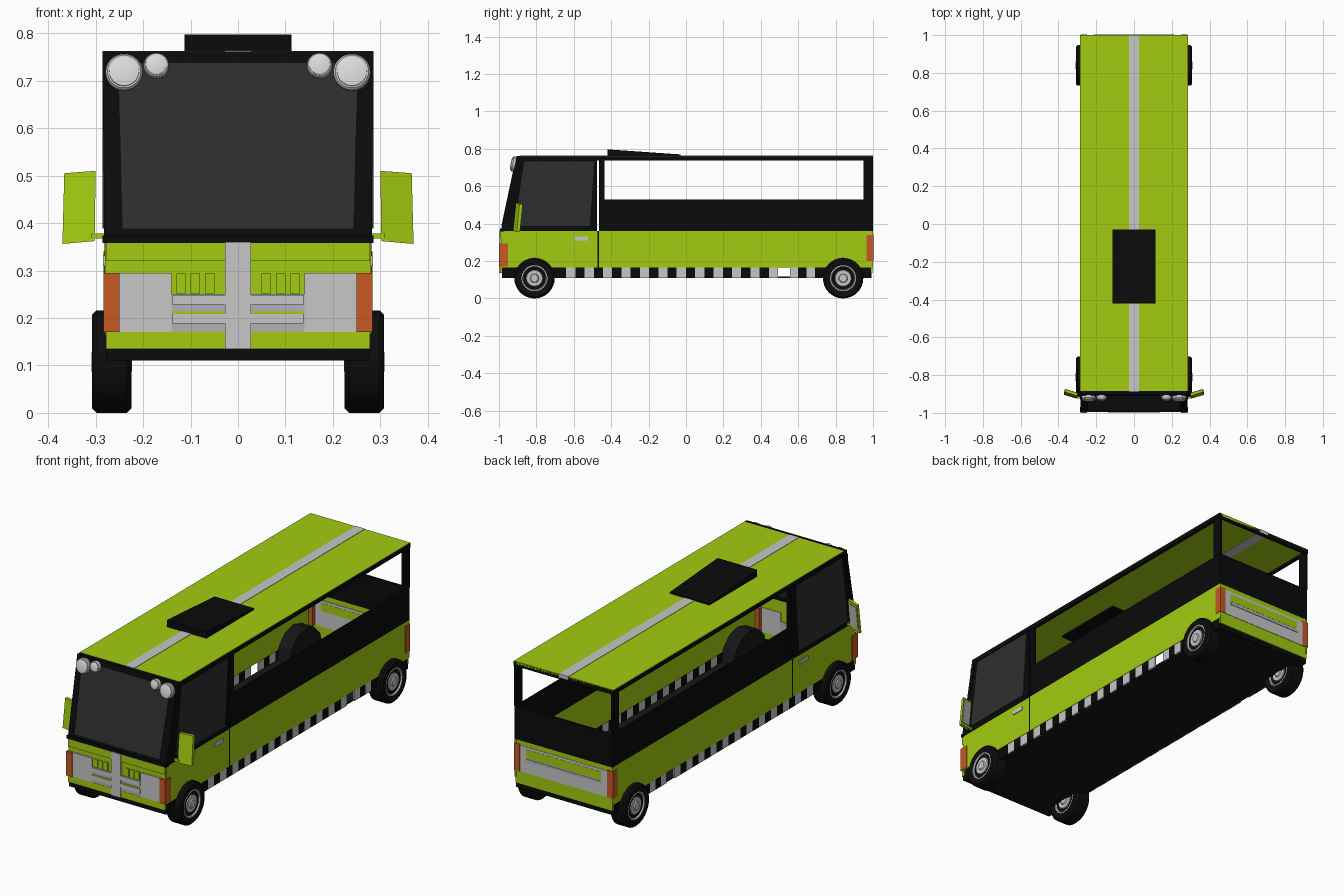
import bpy, bmesh, math
from mathutils import Vector

cube = bpy.data.objects.get("Cube")
if cube:
    bpy.data.objects.remove(cube, do_unlink=True)


def material(name, r, g, b):
    m = bpy.data.materials.new(name)
    m.use_nodes = True
    m.diffuse_color = (r, g, b, 1)
    m.node_tree.nodes["Principled BSDF"].inputs["Base Color"].default_value = (r, g, b, 1)
    return m


LIME = material("lime paint", .36, .6, .005)
BLACK = material("black trim", .003, .003, .003)
GLASS = material("smoked glass", .027, .027, .027)
SILVER = material("silver paint", .57, .57, .57)
BAR = material("grey bumper", .45, .45, .45)
LENS = material("lamp lens", .7, .7, .7)
ORANGE = material("orange indicator", .57, .1, .017)
FLOOR = material("dark floor", .008, .008, .008)
TYRE = material("tyre rubber", .004, .004, .004)
SIDES = ((1, "left"), (-1, "right"))


def mesh_object(name, verts, faces, mat):
    mesh = bpy.data.meshes.new(name)
    bm = bmesh.new()
    vs = [bm.verts.new(v) for v in verts]
    for f in faces:
        bm.faces.new([vs[i] for i in f])
    bmesh.ops.recalc_face_normals(bm, faces=bm.faces)
    bm.to_mesh(mesh)
    bm.free()
    mesh.materials.append(mat)
    ob = bpy.data.objects.new(name, mesh)
    bpy.context.collection.objects.link(ob)
    return ob


def slab(name, outline, thick, mat):
    """Extrude a flat outline along a vector."""
    n, t = len(outline), Vector(thick)
    front = [Vector(p) for p in outline]
    faces = [list(range(n)), list(range(n, 2 * n))]
    faces += [[i, (i + 1) % n, (i + 1) % n + n, i + n] for i in range(n)]
    return mesh_object(name, front + [p + t for p in front], faces, mat)


def box(name, x0, x1, y0, y1, z0, z1, mat):
    return slab(name, [(x0, y0, z0), (x1, y0, z0), (x1, y1, z0), (x0, y1, z0)],
                (0, 0, z1 - z0), mat)


def side_box(name, x0, x1, y0, y1, z0, z1, mat):
    for s, label in SIDES:
        box(label + "_" + name, s * x0, s * x1, y0, y1, z0, z1, mat)


def lathe(name, profile, centre, axis, mat, seg=32):
    """Turn (radius, offset) points about an axis."""
    rot = Vector((0, 0, 1)).rotation_difference(Vector(axis))
    n = len(profile)
    verts = [Vector(centre) + rot @ Vector((r * math.cos(a), r * math.sin(a), u))
             for a in (2 * math.pi * k / seg for k in range(seg)) for r, u in profile]
    faces = [[k * n + i, k * n + i + 1, (k + 1) % seg * n + i + 1, (k + 1) % seg * n + i]
             for k in range(seg) for i in range(n - 1)]
    faces += [[k * n + i for k in range(seg)] for i in (0, n - 1)]
    ob = mesh_object(name, verts, faces, mat)
    bpy.ops.object.select_all(action='DESELECT')
    ob.select_set(True)
    bpy.context.view_layer.objects.active = ob
    bpy.ops.object.shade_smooth_by_angle(angle=math.radians(35))
    return ob


# Lower body shell
box("floor", -.272, .272, -.97, .99, .11, .118, FLOOR)
side_box("lower_wall", .272, .28, -.985, 1, .165, .36, LIME)
side_box("upper_band", .272, .28, -.465, 1, .36, .53, BLACK)
side_box("front_skirt", .268, .278, -.985, -.69, .11, .165, BLACK)
side_box("rear_skirt", .268, .278, .69, .99, .11, .165, BLACK)
side_box("door_seam", .279, .2815, -.474, -.466, .165, .36, BLACK)
side_box("door_handle", .28, .284, -.595, -.525, .31, .332, SILVER)

# Chequered skirt
pitch, start = .0985, -.69
for k in range(12):
    y = start + k * pitch
    side_box("dark_check", .27, .278, y, y + pitch / 2, .11, .165, BLACK)
    side_box("pale_check", .27, .278, y + pitch / 2, min(y + pitch, .5), .11, .165, SILVER)
side_box("end_pale_check", .27, .278, .555, .6, .11, .165, SILVER)
side_box("end_dark_check", .27, .278, .6, .645, .11, .165, BLACK)
side_box("last_pale_check", .27, .278, .645, .69, .11, .165, SILVER)

# Window frames and roof
side_box("centre_pillar", .27, .282, -.465, -.435, .53, .75, BLACK)
side_box("rear_pillar", .27, .283, .95, 1, .53, .75, BLACK)
side_box("roof_rail", .27, .286, -.89, 1, .737, .759, BLACK)
box("rear_roof_rail", -.28, .28, .985, 1, .737, .759, BLACK)
box("roof", -.285, .285, -.885, 1, .748, .762, LIME)
box("roof_stripe", -.027, .027, -.887, 1.001, .746, .764, SILVER)
slab("roof_hatch", [(-.113, -.42, .74), (-.113, -.42, .797), (-.113, -.03, .77),
                    (-.113, -.03, .74)], (.226, 0, 0), BLACK)


# Sloping windscreen
def screen(x, z, off=0):
    return Vector((x, -.99 + .2125 * (z - .36) - off, z))


def screen_slab(name, xb, xt, zb, zt, off, depth, mat):
    slab(name, [screen(-xb, zb, off), screen(xb, zb, off),
                screen(xt, zt, off), screen(-xt, zt, off)], (0, depth, 0), mat)


screen_slab("windscreen_frame", .281, .286, .36, .761, 0, .02, BLACK)
screen_slab("windscreen", .243, .252, .388, .737, .003, .026, GLASS)
box("windscreen_sill", -.285, .285, -.994, -.97, .358, .374, BLACK)

# Cab doors, glass and mirrors
for s, label in SIDES:
    slab(label + "_cab_frame", [(s * .282, -.988, .36), (s * .282, -.475, .36),
         (s * .282, -.475, .76), (s * .282, -.904, .76)], (-s * .01, 0, 0), BLACK)
    slab(label + "_cab_window", [(s * .285, -.915, .388), (s * .285, -.515, .388),
         (s * .285, -.49, .732), (s * .285, -.866, .732)], (-s * .016, 0, 0), GLASS)
    box(label + "_mirror_arm", s * .275, s * .31, -.925, -.912, .367, .378, LIME)
    shell = [(s * .302, -.925, .362), (s * .37, -.905, .356),
             (s * .366, -.89, .505), (s * .3, -.91, .51)]
    slab(label + "_mirror", shell, (0, .016, 0), LIME)
    mid = sum((Vector(p) for p in shell), Vector()) / 4
    slab(label + "_mirror_glass", [mid.lerp(Vector(p), .8) + Vector((0, .014, 0))
                                   for p in shell], (0, .005, 0), SILVER)
    # Roof lamps
    axis = Vector((0, -.978, .208))
    for size, x, z, r in (("large", .24, .716, .039), ("small", .172, .73, .027)):
        c = screen(s * x, z)
        lathe(f"{label}_{size}_lamp", [(r, 0), (r, .012), (r * .9, .017)], c, axis, SILVER)
        lathe(f"{label}_{size}_lens", [(r * .82, .01), (r * .8, .02), (r * .5, .023)],
              c, axis, LENS)

# Front fascia
box("front_panel", -.278, .278, -.988, -.975, .135, .36, LIME)
box("front_upper_lip", -.278, .278, -.994, -.98, .32, .358, LIME)
box("front_lower_lip", -.278, .278, -.994, -.98, .135, .17, LIME)
box("front_valance", -.278, .278, -.985, -.965, .11, .135, BLACK)
side_box("headlamp", .14, .25, -.995, -.972, .17, .295, SILVER)
side_box("front_indicator", .25, .283, -1, -.952, .17, .295, ORANGE)
box("bumper_bars", -.14, .14, -.993, -.972, .17, .25, BAR)
for z in (.188, .228):
    box("bumper_ridge", -.138, .138, -.997, -.99, z, z + .02, SILVER)
side_box("bumper_slit", .027, .138, -.995, -.99, .208, .214, LIME)
for x in (.05, .08, .11):
    side_box("grille_rib", x, x + .02, -.993, -.985, .252, .294, LIME)
box("front_stripe", -.027, .027, -.999, -.97, .135, .36, SILVER)

# Rear fascia
box("rear_panel", -.278, .278, .988, .998, .135, .36, LIME)
box("rear_band", -.28, .28, .988, 1, .36, .53, BLACK)
box("rear_valance", -.278, .278, .98, .993, .11, .135, BLACK)
box("rear_plate", -.25, .25, .985, 1, .2, .335, SILVER)
box("rear_lime_band", -.215, .215, .984, 1.001, .28, .322, LIME)
box("rear_ridge", -.215, .215, .99, 1.003, .262, .274, BAR)
side_box("rear_indicator", .25, .283, .965, 1.002, .2, .34, ORANGE)

# Wheels and inner wheel wells
tyre = [(.06, -.034), (.07, -.04), (.098, -.042), (.108, -.032),
        (.108, .032), (.098, .042), (.07, .04), (.06, .034)]
half_rim = [(.072, .039), (.064, .041), (.058, .03), (.046, .032),
            (.042, .038), (.024, .038), (.02, .043), (.012, .043)]
rim = half_rim[::-1] + [(r, -u) for r, u in half_rim]
for s, label in SIDES:
    for end, y in (("front", -.81), ("rear", .84)):
        centre = (s * .266, y, .108)
        lathe(f"{label}_{end}_tyre", tyre, centre, (s, 0, 0), TYRE)
        lathe(f"{label}_{end}_rim", rim, centre, (s, 0, 0), SILVER)
        arc = [math.pi * k / 6 for k in range(7)]
        slab(f"{label}_{end}_wheel_well",
             [(s * .2, y + .135 * math.cos(a), .115 + .135 * math.sin(a)) for a in arc],
             (s * .074, 0, 0), FLOOR)
